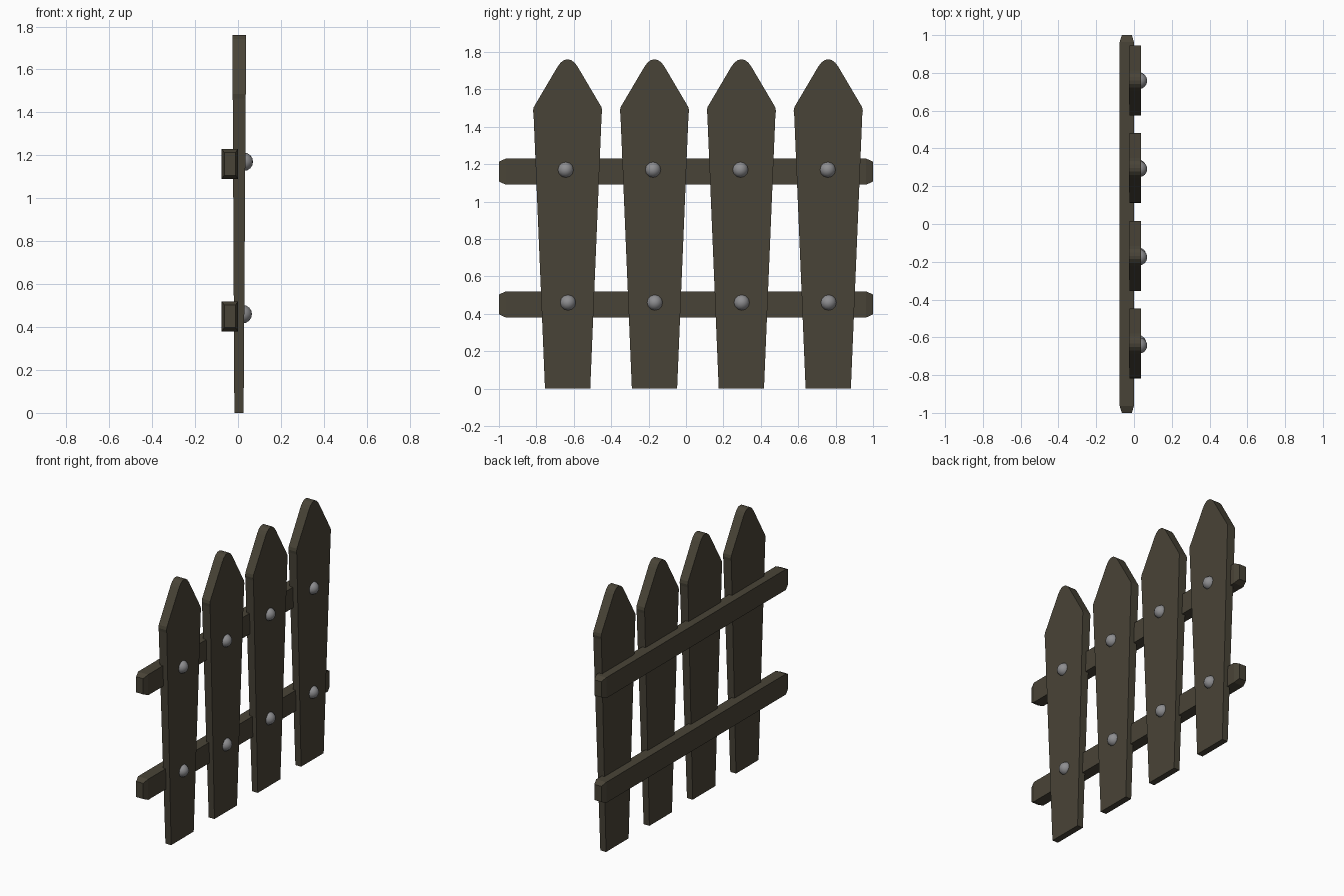
import bpy, bmesh, math
from mathutils import Matrix

if "Cube" in bpy.data.objects:
    bpy.data.objects.remove(bpy.data.objects["Cube"])


def material(name, rgb):
    m = bpy.data.materials.new(name)
    m.diffuse_color = (*rgb, 1)
    m.use_nodes = True
    m.node_tree.nodes["Principled BSDF"].inputs["Base Color"].default_value = m.diffuse_color
    return m


wood = material("dark weathered wood", (0.066, 0.057, 0.038))
metal = material("grey metal", (0.27, 0.27, 0.28))


def finish(bm, name, mat):
    bmesh.ops.recalc_face_normals(bm, faces=bm.faces)
    me = bpy.data.meshes.new(name)
    bm.to_mesh(me)
    bm.free()
    me.materials.append(mat)
    ob = bpy.data.objects.new(name, me)
    bpy.context.collection.objects.link(ob)
    return ob


def skin(bm, rings):
    # closed solid through a list of matching point rings
    vs = [[bm.verts.new(p) for p in r] for r in rings]
    n = len(vs[0])
    for a, b in zip(vs, vs[1:]):
        for i in range(n):
            j = (i + 1) % n
            bm.faces.new((a[i], a[j], b[j], b[i]))
    bm.faces.new(vs[0])
    bm.faces.new(vs[-1])


# pointed picket, tapering towards the ground in width and thickness
half = [(0.121, 0), (0.182, 1.465), (0.185, 1.485), (0.181, 1.505),
        (0.053, 1.722), (0.037, 1.743), (0.018, 1.757)]
outline = half + [(0, 1.76)] + [(-y, z) for y, z in reversed(half)]


def front_x(z):
    return 0.026 + 0.012 * z / 1.76


def back_x(z):
    return -0.017 - 0.009 * z / 1.76


def picket(yc):
    bm = bmesh.new()
    skin(bm, [[(f(z), yc + y, z) for y, z in outline] for f in (back_x, front_x)])
    finish(bm, "picket", wood)


# horizontal rail with chamfered ends
def rail(zc):
    bm = bmesh.new()
    rings = []
    for y, hx, hz in ((-1, 0.026, 0.053), (-0.963, 0.038, 0.07),
                      (0.963, 0.038, 0.07), (1, 0.026, 0.053)):
        rings.append([(-0.038 + sx * hx, y, zc + sz * hz)
                      for sx, sz in ((-1, -1), (1, -1), (1, 1), (-1, 1))])
    skin(bm, rings)
    finish(bm, "rail", wood)


# domed nail head on the picket face
def nail(x, y, z):
    bm = bmesh.new()
    bmesh.ops.create_uvsphere(
        bm, u_segments=12, v_segments=8, radius=0.043,
        matrix=Matrix.Translation((x, y, z)) @ Matrix.Rotation(math.pi / 2, 4, 'Y'))
    for f in bm.faces:
        f.smooth = True
    finish(bm, "nail_head", metal)


for i in range(4):
    yc = -0.633 + 0.4645 * i
    picket(yc)
    nail(0.022, yc + 0.002, 0.46)
    nail(0.027, -0.643 + 0.467 * i, 1.17)

rail(0.45)
rail(1.16)
